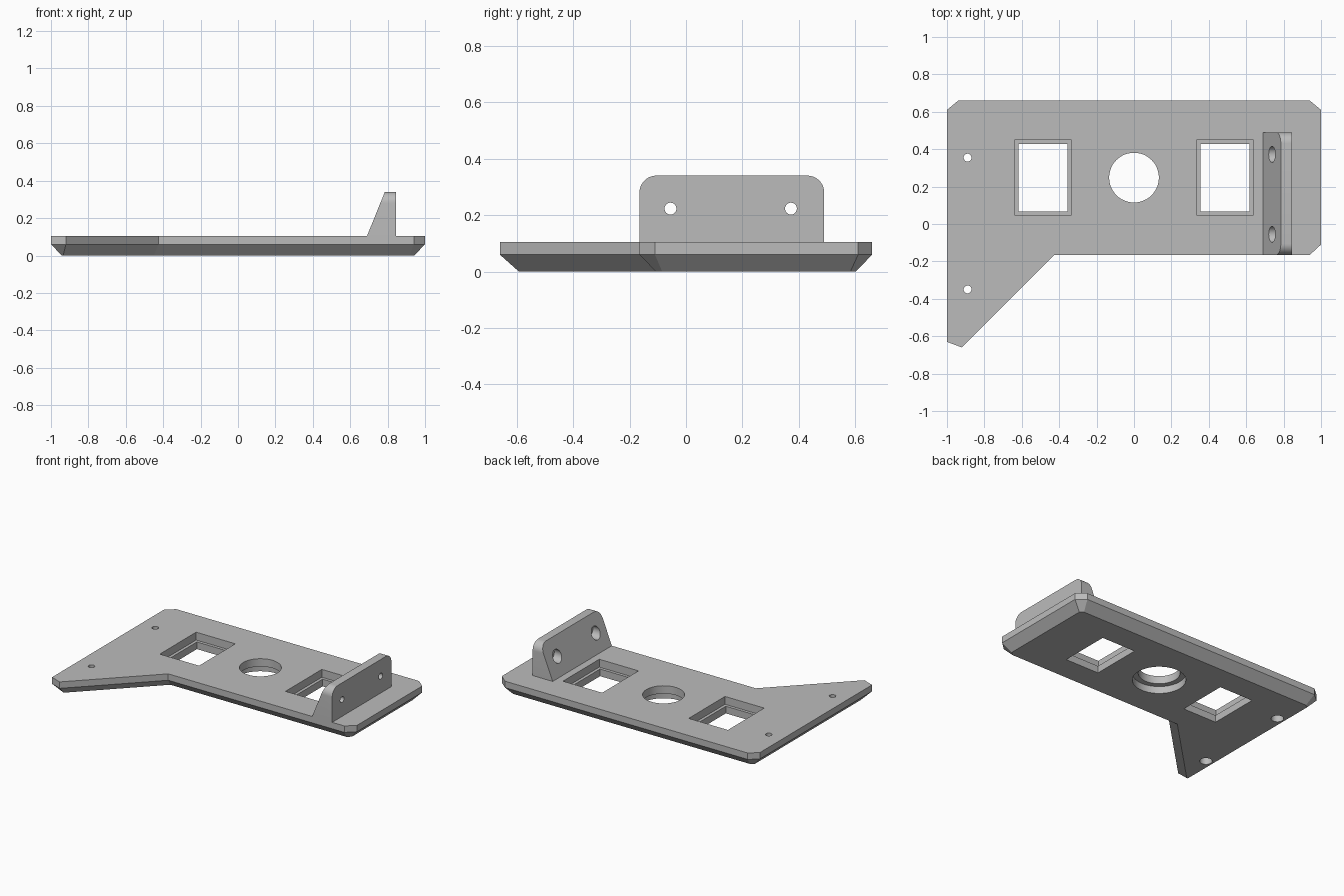
import bpy, bmesh
from math import pi, sin, cos
from mathutils import Vector, Matrix

if "Cube" in bpy.data.objects:
    bpy.data.objects.remove(bpy.data.objects["Cube"], do_unlink=True)

grey = bpy.data.materials.new("plain grey")
grey.use_nodes = True
grey.diffuse_color = (0.5, 0.5, 0.5, 1)
grey.node_tree.nodes["Principled BSDF"].inputs["Base Color"].default_value = (0.5, 0.5, 0.5, 1)


def make_object(name, bm):
    bmesh.ops.recalc_face_normals(bm, faces=bm.faces)
    mesh = bpy.data.meshes.new(name)
    bm.to_mesh(mesh)
    bm.free()
    mesh.materials.append(grey)
    obj = bpy.data.objects.new(name, mesh)
    bpy.context.collection.objects.link(obj)
    return obj


def loft(name, rings):
    """Closed solid through rings that have equal point counts."""
    bm = bmesh.new()
    loops = [[bm.verts.new(p) for p in ring] for ring in rings]
    n = len(loops[0])
    for low, high in zip(loops, loops[1:]):
        for i in range(n):
            j = (i + 1) % n
            bm.faces.new((low[i], low[j], high[j], high[i]))
    bm.faces.new(loops[0])
    bm.faces.new(loops[-1])
    return make_object(name, bm)


def inset(points, d):
    """Mitred inward offset of a counter-clockwise outline."""
    pts = [Vector(p) for p in points]
    result = []
    for i, p in enumerate(pts):
        a = (p - pts[i - 1]).normalized()
        b = (pts[(i + 1) % len(pts)] - p).normalized()
        na, nb = Vector((-a.y, a.x)), Vector((-b.y, b.x))
        result.append(p + (na + nb) * d / (1 + na.dot(nb)))
    return result


def box(center, size):
    bm = bmesh.new()
    bmesh.ops.create_cube(bm, size=1, matrix=Matrix.Translation(center) @ Matrix.Diagonal((*size, 1)))
    return make_object("cutter", bm)


def cylinder(center, radius, depth, along_x=False):
    bm = bmesh.new()
    turn = Matrix.Rotation(pi / 2, 4, 'Y') if along_x else Matrix()
    bmesh.ops.create_cone(bm, cap_ends=True, segments=48, radius1=radius, radius2=radius,
                          depth=depth, matrix=Matrix.Translation(center) @ turn)
    return make_object("cutter", bm)


def cut(target, cutter):
    mod = target.modifiers.new("cut", 'BOOLEAN')
    mod.operation, mod.solver, mod.object = 'DIFFERENCE', 'EXACT', cutter
    bpy.context.view_layer.objects.active = target
    bpy.ops.object.modifier_apply(modifier=mod.name)
    bpy.data.objects.remove(cutter, do_unlink=True)


# Base plate with a bevelled underside
TOP = 0.105
outline = [(-1, 0.61), (-1, -0.63), (-0.92, -0.66), (-0.425, -0.165), (0.94, -0.165),
           (1, -0.11), (1, 0.61), (0.94, 0.66), (-0.94, 0.66)]
plate = loft("base_plate", [[(x, y, 0) for x, y in inset(outline, 0.058)],
                            [(x, y, 0.06) for x, y in outline],
                            [(x, y, TOP) for x, y in outline]])

# Stepped rectangular windows
for x in (-0.487, 0.487):
    cut(plate, box((x, 0.248, 0.15), (0.304, 0.402, 0.2)))
    cut(plate, box((x, 0.248, 0), (0.262, 0.36, 0.4)))

# Round centre opening, wider underneath
cut(plate, cylinder((0, 0.248, 0), 0.133, 0.4))
cut(plate, cylinder((0, 0.248, 0), 0.17, 0.1))

# Mounting holes with recesses underneath
for y in (-0.35, 0.355):
    cut(plate, cylinder((-0.89, y, 0), 0.021, 0.4))
    cut(plate, cylinder((-0.89, y, 0), 0.04, 0.1))

# Upright bracket: rounded panel sliced to a sloping inner face
r, steps = 0.06, 10
panel = [(-0.165, TOP), (0.49, TOP)]
for cy, start in ((0.49 - r, 0), (-0.165 + r, pi / 2)):
    for i in range(steps + 1):
        a = start + i * pi / 2 / steps
        panel.append((cy + r * cos(a), 0.34 - r + r * sin(a)))
bracket = loft("upright_bracket", [[(x, y, z) for y, z in panel] for x in (0.65, 0.845)])
bm = bmesh.new()
bm.from_mesh(bracket.data)
bmesh.ops.bisect_plane(bm, geom=bm.verts[:] + bm.edges[:] + bm.faces[:], dist=1e-5,
                       plane_co=(0.69, 0, TOP), plane_no=(-0.235, 0, 0.095), clear_outer=True)
bmesh.ops.holes_fill(bm, edges=[e for e in bm.edges if e.is_boundary])
bmesh.ops.recalc_face_normals(bm, faces=bm.faces)
bm.to_mesh(bracket.data)
bm.free()

# Bracket screw holes, recessed from the sloping side
for y in (-0.055, 0.372):
    cut(bracket, cylinder((0.75, y, 0.223), 0.021, 0.4, True))
    cut(bracket, cylinder((0.69, y, 0.223), 0.043, 0.2, True))

# Smooth the curved walls, keep the edges crisp
for obj in (plate, bracket):
    bpy.ops.object.select_all(action='DESELECT')
    obj.select_set(True)
    bpy.context.view_layer.objects.active = obj
    bpy.ops.object.shade_smooth_by_angle(angle=pi / 9)
